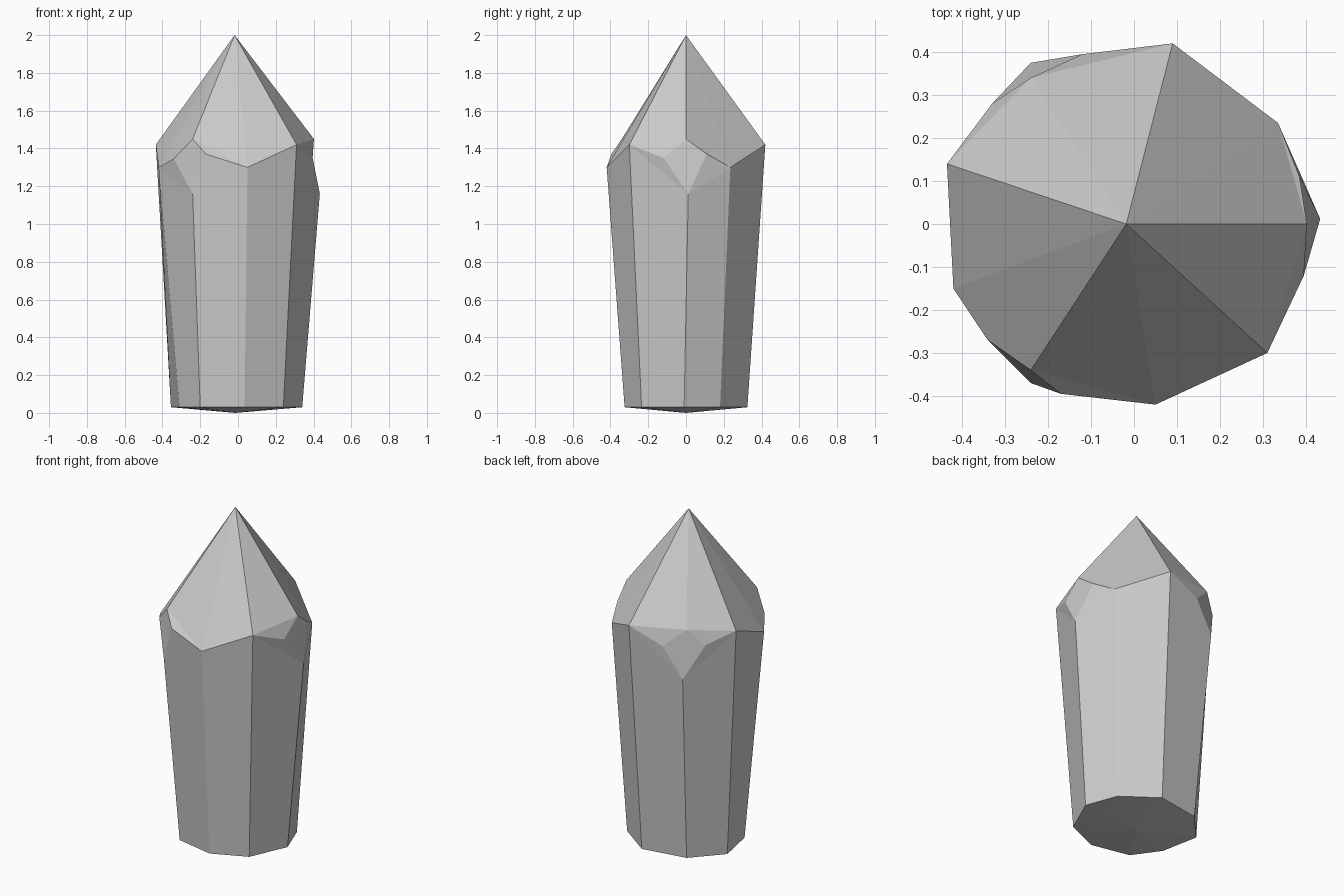
import bpy, bmesh

if "Cube" in bpy.data.objects:
    bpy.data.objects.remove(bpy.data.objects["Cube"])

# Nine-sided crystal: three groups of one chipped corner plus two plain corners,
# listed counter-clockwise seen from above
base = [(0.34, -0.01), (0.27, 0.18), (0.07, 0.325), (-0.2, 0.28), (-0.355, 0.11),
        (-0.31, -0.12), (-0.2, -0.275), (0.035, -0.325), (0.24, -0.235)]
plain = {1: (0.335, 0.235, 1.30), 2: (0.09, 0.42, 1.42), 4: (-0.435, 0.14, 1.42),
         5: (-0.42, -0.15, 1.30), 7: (0.05, -0.42, 1.30), 8: (0.31, -0.30, 1.42)}
# chipped corner: previous side, lower tip, next side, upper tip
chips = {0: [(0.395, -0.12, 1.35), (0.433, 0.012, 1.16), (0.385, 0.11, 1.37), (0.402, 0, 1.45)],
         3: [(-0.12, 0.395, 1.34), (-0.24, 0.375, 1.16), (-0.33, 0.28, 1.36), (-0.24, 0.34, 1.45)],
         6: [(-0.34, -0.27, 1.345), (-0.24, -0.37, 1.16), (-0.17, -0.395, 1.37), (-0.24, -0.34, 1.45)]}

bm = bmesh.new()
apex = bm.verts.new((-0.018, 0, 2))
foot = bm.verts.new((-0.015, 0, 0))
low = [bm.verts.new((x, y, 0.03)) for x, y in base]
rim = {i: bm.verts.new(p) for i, p in plain.items()}
cut = {i: [bm.verts.new(p) for p in pts] for i, pts in chips.items()}


def face(*v):
    bm.faces.new(v)


for i in range(9):
    j = (i + 1) % 9
    face(foot, low[j], low[i])                      # shallow base cone
    if i in cut:
        prev, tip, nxt, top = cut[i]
        face(prev, tip, nxt, top)                   # chip facet
        face(low[i], low[j], rim[j], tip)           # body
        face(tip, rim[j], nxt)
        face(nxt, rim[j], top)                      # crown
        face(top, rim[j], apex)
    elif j in cut:
        prev, tip, nxt, top = cut[j]
        face(low[i], low[j], tip, rim[i])
        face(rim[i], tip, prev)
        face(rim[i], prev, top)
        face(rim[i], top, apex)
    else:
        face(low[i], low[j], rim[j], rim[i])
        face(rim[i], rim[j], apex)

bmesh.ops.recalc_face_normals(bm, faces=bm.faces)
mesh = bpy.data.meshes.new("crystal")
bm.to_mesh(mesh)
bm.free()
bpy.context.collection.objects.link(bpy.data.objects.new("crystal", mesh))
